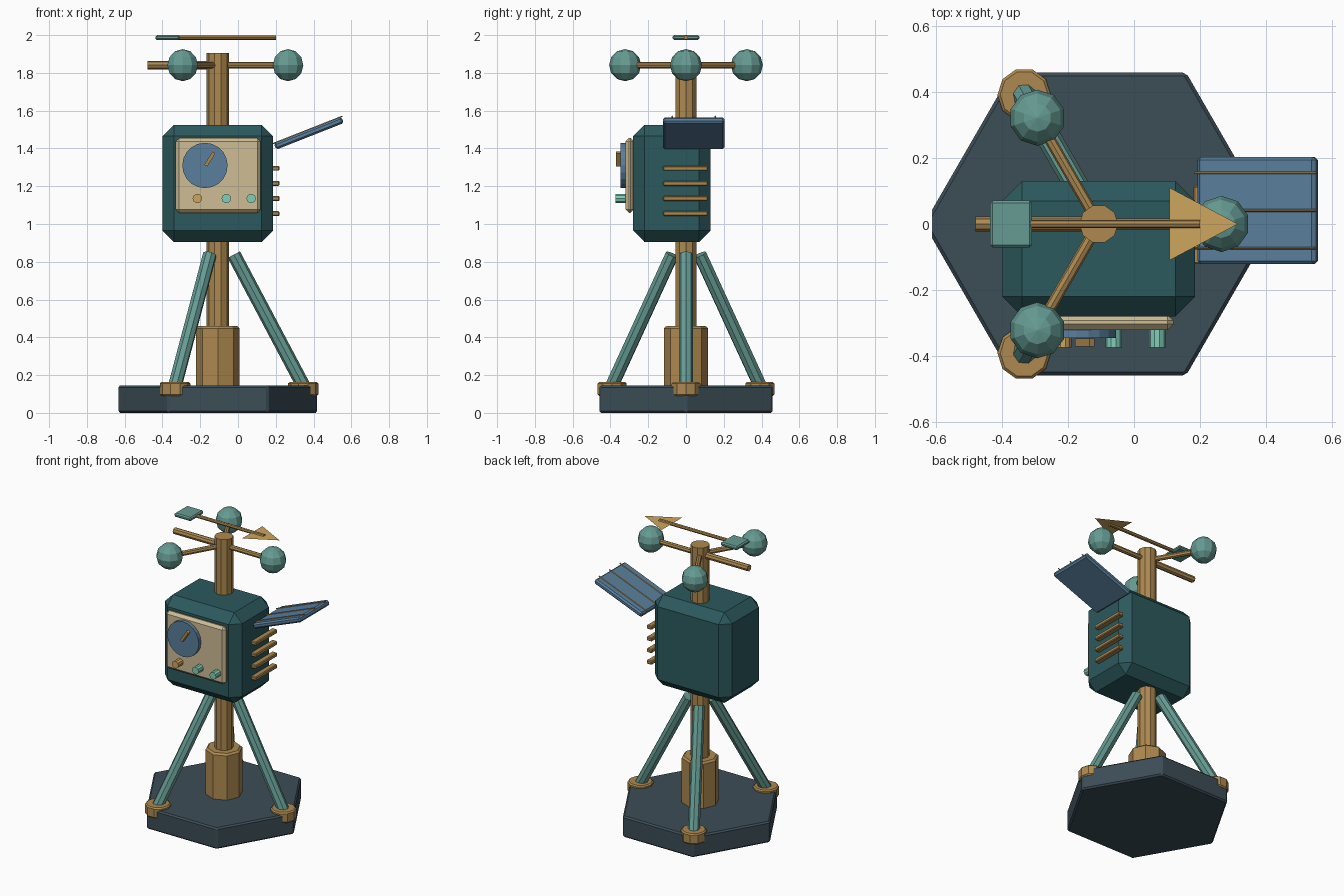
import bpy, bmesh
from math import radians, cos, sin, pi
from mathutils import Vector, Matrix

if "Cube" in bpy.data.objects:
    bpy.data.objects.remove(bpy.data.objects["Cube"])

AX = -0.107  # x of the mast axis


def material(name, rgb):
    m = bpy.data.materials.new(name)
    m.diffuse_color = (*rgb, 1)
    m.use_nodes = True
    m.node_tree.nodes["Principled BSDF"].inputs["Base Color"].default_value = m.diffuse_color
    return m


SLATE = material("slate", (0.045, 0.075, 0.095))
BRASS = material("brass", (0.42, 0.25, 0.08))
GOLD = material("gold", (0.62, 0.38, 0.11))
TEAL = material("dark_teal", (0.025, 0.10, 0.11))
SAGE = material("sage", (0.13, 0.33, 0.29))
CREAM = material("cream", (0.62, 0.51, 0.30))
BLUE = material("blue", (0.10, 0.21, 0.33))
MINT = material("mint", (0.22, 0.62, 0.48))


def finish(name, bm, mat, matrix, bevel=0):
    me = bpy.data.meshes.new(name)
    bm.to_mesh(me)
    bm.free()
    ob = bpy.data.objects.new(name, me)
    bpy.context.collection.objects.link(ob)
    ob.matrix_world = matrix
    me.materials.append(mat)
    if bevel:
        b = ob.modifiers.new("bevel", "BEVEL")
        b.width, b.segments, b.limit_method = bevel, 1, "ANGLE"
        b.angle_limit = radians(50)
    return ob


def box(name, center, size, mat, bevel=0, rot=Matrix()):
    bm = bmesh.new()
    bmesh.ops.create_cube(bm, size=1)
    bmesh.ops.scale(bm, vec=size, verts=bm.verts)
    return finish(name, bm, mat, Matrix.Translation(center) @ rot, bevel)


def rod(name, a, b, r, mat, sides=8, bevel=0, spin=pi / 2):
    a, b = Vector(a), Vector(b)
    d = b - a
    bm = bmesh.new()
    bmesh.ops.create_cone(bm, cap_ends=True, segments=sides, radius1=r, radius2=r,
                          depth=d.length, matrix=Matrix.Rotation(spin, 4, "Z"))
    turn = Matrix() if d.x == d.y == 0 else d.to_track_quat("Z", "Y").to_matrix().to_4x4()
    return finish(name, bm, mat, Matrix.Translation((a + b) / 2) @ turn, bevel)


def polar(r, deg, z):
    return Vector((AX + r * cos(radians(deg)), r * sin(radians(deg)), z))


# Base, collar and mast
rod("base", (AX, 0, 0), (AX, 0, 0.145), 0.53, SLATE, 6, 0.01)
rod("mast_collar", (AX, 0, 0.13), (AX, 0, 0.46), 0.116, BRASS, 8, 0.012)
rod("mast", (AX, 0, 0.14), (AX, 0, 1.905), 0.059, BRASS, 10)

# Tripod legs with feet, and rotor arms with ball cups
for i, ang in enumerate((0, 120, 240)):
    rod(f"leg_{i}", polar(0.085, ang, 0.838), polar(0.455, ang, 0.14), 0.037, SAGE, 8)
    rod(f"foot_{i}", polar(0.452, ang, 0.09), polar(0.452, ang, 0.163), 0.081, BRASS, 10, 0.008)
    rod(f"rotor_arm_{i}", polar(0, ang, 1.841), polar(0.37, ang, 1.841), 0.017, BRASS, 8)
    bm = bmesh.new()
    bmesh.ops.create_uvsphere(bm, u_segments=10, v_segments=6, radius=0.085)
    finish(f"rotor_cup_{i}", bm, SAGE, Matrix.Translation(polar(0.372, ang, 1.841)))
rod("counter_arm", (AX, 0, 1.841), (-0.48, 0, 1.841), 0.022, BRASS, 8)

# Instrument housing and front panel
box("housing", (AX, -0.075, 1.215), (0.585, 0.41, 0.62), TEAL, 0.06)
box("front_panel", (-0.105, -0.298, 1.257), (0.45, 0.046, 0.395), CREAM, 0.018)
rod("dial", (-0.175, -0.31, 1.31), (-0.175, -0.346, 1.31), 0.12, BLUE, 20)
box("dial_needle", (-0.149, -0.359, 1.344), (0.018, 0.024, 0.082), BRASS, 0,
    Matrix.Rotation(radians(32), 4, "Y"))
for i, (x, mat) in enumerate(((-0.215, GOLD), (-0.062, MINT), (0.07, MINT))):
    rod(f"knob_{i}", (x, -0.315, 1.135), (x, -0.374, 1.135), 0.025, mat, 10)

# Side vent slats
for i in range(4):
    box(f"vent_slat_{i}", (0.2, -0.003, 1.055 + 0.08 * i), (0.04, 0.236, 0.026), BRASS, 0.005)

# Tilted solar panel with cell lines
tilt = Matrix.Rotation(radians(-21.5), 4, "Y")
pc = Vector((0.375, 0.041, 1.481))
box("solar_panel", pc, (0.385, 0.325, 0.036), BLUE, 0.01, tilt)
for i in range(3):
    off = [Vector((s * 0.198, 0.114 * (i - 1), 0.018)) for s in (-1, 1)]
    rod(f"cell_line_{i}", pc + tilt @ off[0], pc + tilt @ off[1], 0.004, BRASS, 6)

# Wind vane: shaft, tail plate and flat arrow head
rod("vane_shaft", (-0.41, 0, 1.987), (0.2, 0, 1.987), 0.012, BRASS, 8)
box("vane_tail", (-0.373, 0, 1.987), (0.128, 0.142, 0.026), SAGE, 0.008)
bm = bmesh.new()
bm.faces.new([bm.verts.new(v) for v in ((0.108, -0.11, 0), (0.315, 0, 0), (0.108, 0.11, 0))])
finish("vane_arrow_head", bm, GOLD, Matrix.Translation((0, 0, 1.987)))
